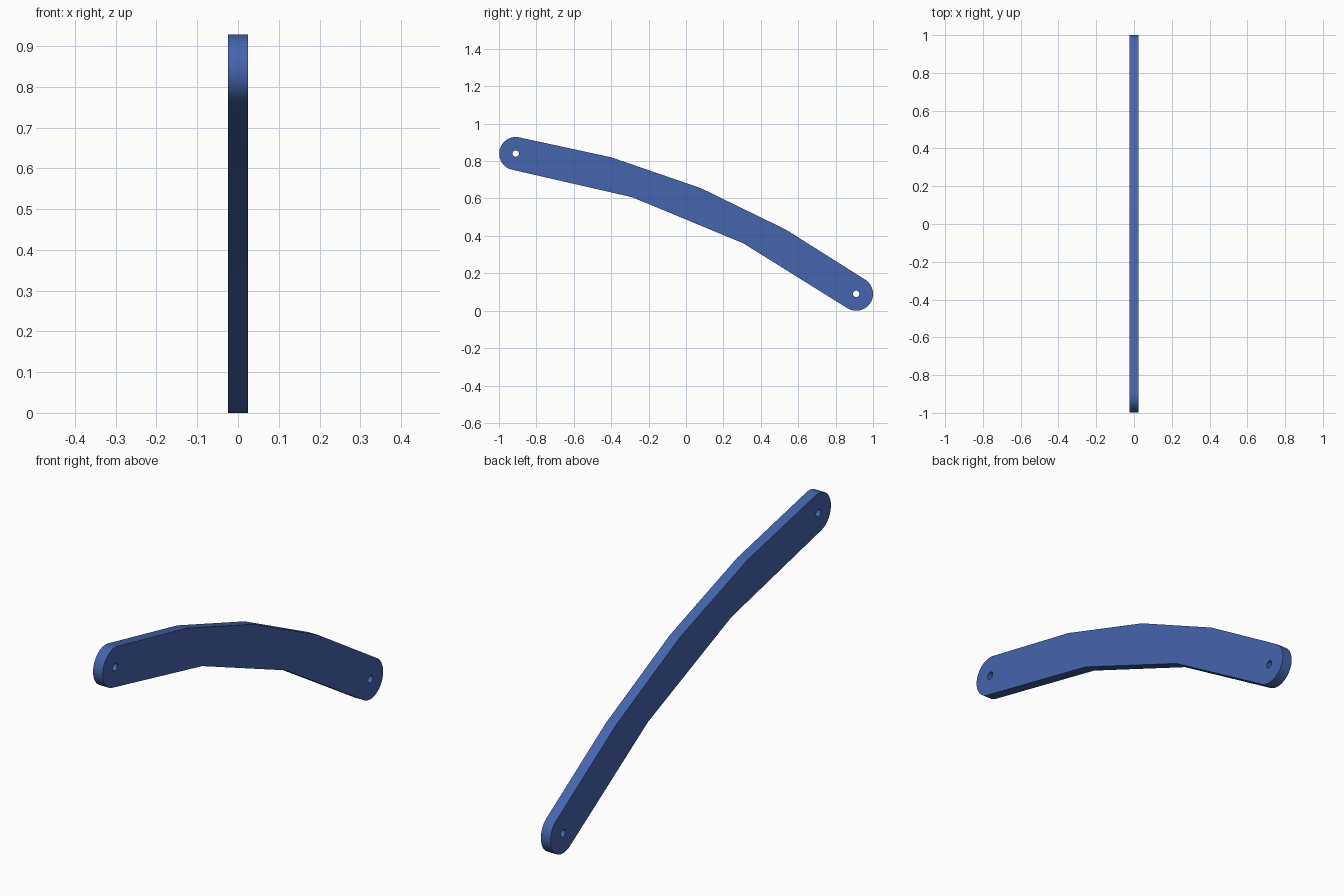
import bpy, bmesh
from math import cos, sin, radians, pi

if "Cube" in bpy.data.objects:
    bpy.data.objects.remove(bpy.data.objects["Cube"])

HALF = 0.024            # half thickness along x
R, HOLE = 0.09, 0.017   # end radius, pin hole radius
A = (-0.91, 0.84)       # upper end centre (y, z)
B = (0.91, 0.09)        # lower end centre (y, z)


def arc(centre, r, start, end, n):
    return [(centre[0] + r * cos(start + (end - start) * i / n),
             centre[1] + r * sin(start + (end - start) * i / n)) for i in range(n + 1)]


# Outline: rounded end, faceted upper edge, rounded end, faceted lower edge
tilt_a, tilt_b = radians(12.5), radians(31.5)
outline = arc(A, 0.0885, 1.5 * pi - tilt_a, 0.5 * pi - tilt_a, 48)
outline += [(-0.40, 0.82), (0.08, 0.655), (0.535, 0.433)]
outline += arc(B, R, 0.5 * pi - tilt_b, -0.5 * pi - tilt_b, 48)
outline += [(0.305, 0.361), (-0.289, 0.607)]

loops = [outline] + [arc(c, HOLE, 0, 2 * pi, 32)[:-1] for c in (A, B)]

# Fill the profile with its two holes, then extrude to thickness
bm = bmesh.new()
for loop in loops:
    vs = [bm.verts.new((-HALF, y, z)) for y, z in loop]
    for i, v in enumerate(vs):
        bm.edges.new((v, vs[(i + 1) % len(vs)]))
bmesh.ops.triangle_fill(bm, use_beauty=True, edges=bm.edges[:])
ext = bmesh.ops.extrude_face_region(bm, geom=bm.faces[:], use_keep_orig=True)
bmesh.ops.translate(bm, vec=(2 * HALF, 0, 0),
                    verts=[g for g in ext["geom"] if isinstance(g, bmesh.types.BMVert)])
bmesh.ops.recalc_face_normals(bm, faces=bm.faces[:])
mesh = bpy.data.meshes.new("curved_link_arm")
bm.to_mesh(mesh)
bm.free()

arm = bpy.data.objects.new("curved_link_arm", mesh)
bpy.context.collection.objects.link(arm)
mat = bpy.data.materials.new("blue")
mat.diffuse_color = (0.06, 0.13, 0.42, 1)
mat.use_nodes = True
mat.node_tree.nodes["Principled BSDF"].inputs["Base Color"].default_value = mat.diffuse_color
mesh.materials.append(mat)

# Smooth the round ends and holes, keep the bends crisp
bpy.context.view_layer.objects.active = arm
arm.select_set(True)
for p in mesh.polygons:
    p.use_smooth = True
bpy.ops.object.shade_smooth_by_angle(angle=radians(5))
